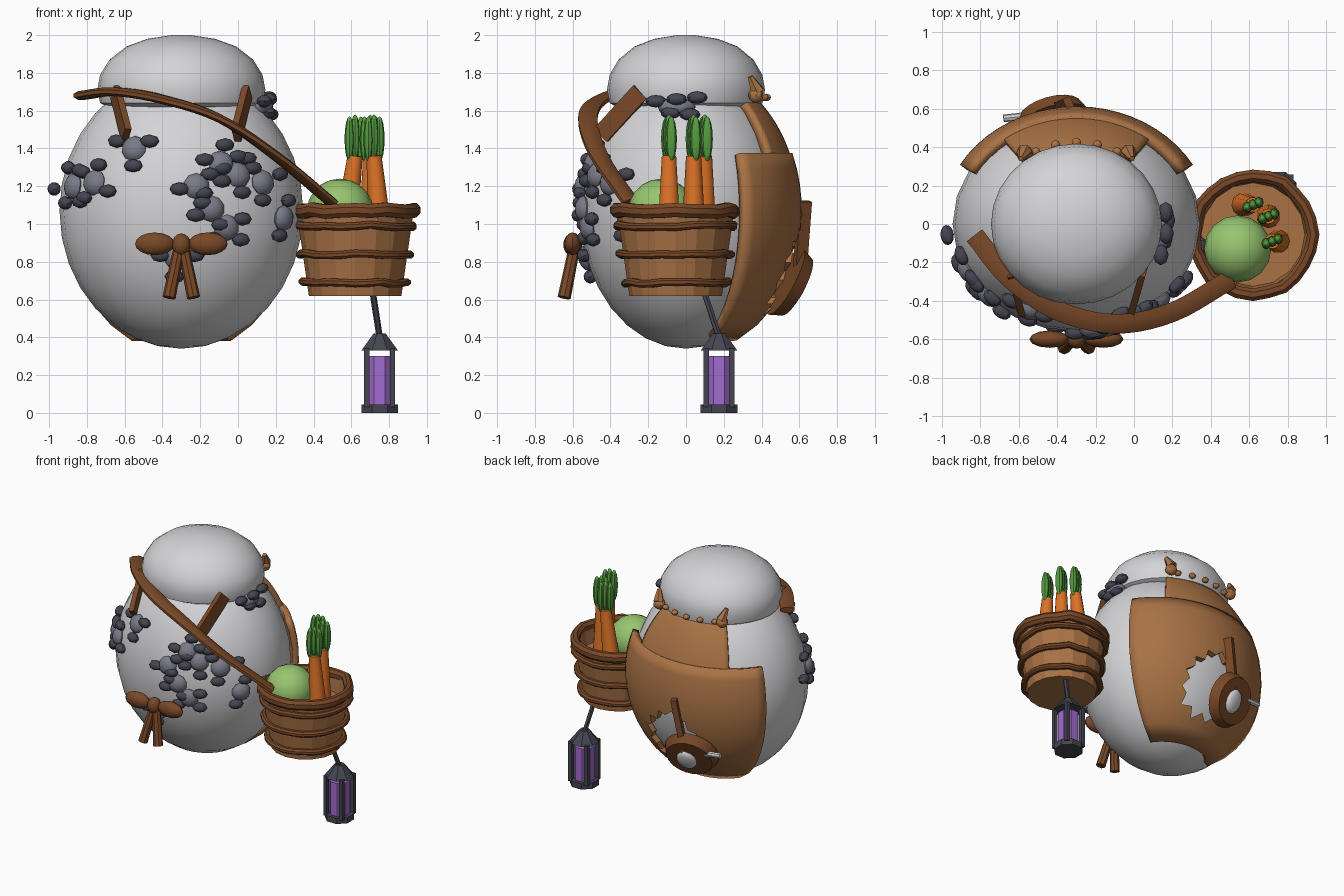
import bpy, bmesh, math, random
from math import sin, cos, pi, radians
from mathutils import Vector, Matrix

random.seed(4)
if "Cube" in bpy.data.objects:
    bpy.data.objects.remove(bpy.data.objects["Cube"])


def material(name, *rgb):
    m = bpy.data.materials.new(name)
    m.use_nodes = True
    m.diffuse_color = (*rgb, 1)
    m.node_tree.nodes["Principled BSDF"].inputs["Base Color"].default_value = (*rgb, 1)
    return m


WHITE = material("pale grey", .66, .66, .68)
TAN = material("tan brown", .4, .17, .06)
BROWN = material("dark brown", .19, .065, .02)
SLATE = material("dark slate", .06, .06, .085)
STONE = material("stone grey", .2, .2, .25)
MELON = material("light green", .31, .56, .16)
LEAF = material("leaf green", .09, .33, .05)
ORANGE = material("orange", .72, .17, .02)
PURPLE = material("purple", .36, .15, .62)

BODY = Vector((-.3, 0, 1.07))
SIZE = Vector((.645, .56, .73))


def finish(bm, name, mat, angle=40):
    bmesh.ops.recalc_face_normals(bm, faces=bm.faces)
    me = bpy.data.meshes.new(name)
    bm.to_mesh(me)
    bm.free()
    me.materials.append(mat)
    ob = bpy.data.objects.new(name, me)
    bpy.context.collection.objects.link(ob)
    bpy.ops.object.select_all(action='DESELECT')
    ob.select_set(True)
    bpy.context.view_layer.objects.active = ob
    if angle:
        bpy.ops.object.shade_smooth_by_angle(angle=radians(angle))
    return ob


def ball(bm, loc, size, normal=(0, 0, 1), u=12, v=8):
    # The local Z axis points along the normal
    rot = Vector(normal).to_track_quat('Z', 'Y').to_matrix().to_4x4()
    mat = Matrix.Translation(loc) @ rot @ Matrix.Diagonal((*size, 1))
    bmesh.ops.create_uvsphere(bm, u_segments=u, v_segments=v, radius=1, matrix=mat)


def rod(bm, a, b, r1, r2, n=8, spin=0):
    a, b = Vector(a), Vector(b)
    rot = (b - a).to_track_quat('Z', 'Y').to_matrix().to_4x4()
    mat = Matrix.Translation((a + b) / 2) @ rot @ Matrix.Rotation(spin, 4, 'Z')
    bmesh.ops.create_cone(bm, cap_ends=True, segments=n, radius1=r1, radius2=r2,
                          depth=(b - a).length, matrix=mat)


def loft(bm, rings, closed=False):
    rows = [[bm.verts.new(p) for p in ring] for ring in rings]
    n = len(rows[0])
    for i in range(len(rows) if closed else len(rows) - 1):
        a, b = rows[i], rows[(i + 1) % len(rows)]
        for j in range(n):
            bm.faces.new((a[j], a[(j + 1) % n], b[(j + 1) % n], b[j]))
    if not closed:
        bm.faces.new(rows[0])
        bm.faces.new(rows[-1])


def lathe(bm, profile, centre, n, squash=1):
    loft(bm, [[(centre[0] + r * cos(2 * pi * j / n), centre[1] + squash * r * sin(2 * pi * j / n), z)
               for j in range(n)] for r, z in profile])


def sweep(bm, pts, w, h, closed=False, n=8):
    # Elliptical section, w sideways and h upwards
    rings = []
    for i, p in enumerate(pts):
        a = pts[i - 1] if i or closed else p
        b = pts[(i + 1) % len(pts)] if closed or i < len(pts) - 1 else p
        t = (b - a).normalized()
        side = t.cross(Vector((0, 0, 1))).normalized()
        up = side.cross(t)
        rings.append([p + side * w * cos(2 * pi * (k + .5) / n) + up * h * sin(2 * pi * (k + .5) / n)
                      for k in range(n)])
    loft(bm, rings, closed)


def smooth_path(pts, steps=5):
    pts = [Vector(p) for p in pts]
    pts = [2 * pts[0] - pts[1]] + pts + [2 * pts[-1] - pts[-2]]
    out = []
    for a, b, c, d in zip(pts, pts[1:], pts[2:], pts[3:]):
        for t in (k / steps for k in range(steps)):
            out.append(b + (c - a) * t / 2 + (a - 2.5 * b + 2 * c - d / 2) * t * t
                       + (1.5 * (b - c) + (d - a) / 2) * t ** 3)
    return out + [pts[-2]]


# Egg body and cap
bm = bmesh.new()
ball(bm, BODY, SIZE, u=24, v=16)
finish(bm, "egg_body", WHITE)
bm = bmesh.new()
lathe(bm, [(.39, 1.62), (.43, 1.64), (.445, 1.71), (.43, 1.79), (.38, 1.87), (.29, 1.94),
           (.18, 1.98), (.05, 2)], BODY, 28, .94)
finish(bm, "cap", WHITE)


# Back panels that follow the egg
def panel(name, z1, z2, half, grow):
    bm = bmesh.new()
    rows = []
    for i in range(13):
        z = z1 + (z2 - z1) * i / 12
        f = math.sqrt(1 - ((z - BODY.z) / SIZE.z) ** 2) + grow
        rows.append([bm.verts.new((BODY.x + SIZE.x * f * sin(a), SIZE.y * f * cos(a), z))
                     for a in (radians(half * (j / 10 - 1)) for j in range(21))])
    for a, b in zip(rows, rows[1:]):
        for j in range(20):
            bm.faces.new((a[j], a[j + 1], b[j + 1], b[j]))
    ob = finish(bm, name, TAN)
    mod = ob.modifiers.new("thickness", 'SOLIDIFY')
    mod.thickness = .045
    mod.offset = 0
    bpy.ops.object.modifier_apply(modifier=mod.name)
    return ob


panel("upper_back_panel", 1.3, 1.64, 37, .03)
shell = panel("lower_back_panel", .4, 1.37, 60, .055)

# Ragged tear in the lower panel
bm = bmesh.new()
star = [(.25 if k % 2 else .2) + random.uniform(-.015, .015) for k in range(26)]
loft(bm, [[(-.27 + r * cos(pi * k / 13), y, .75 + r * sin(pi * k / 13))
           for k, r in enumerate(star)] for y in (.2, .9)])
cutter = finish(bm, "tear_cutter", TAN, 0)
cutter.hide_render = True
bpy.context.view_layer.objects.active = shell
cut = shell.modifiers.new("tear", 'BOOLEAN')
cut.operation = 'DIFFERENCE'
cut.object = cutter
bpy.ops.object.modifier_apply(modifier=cut.name)
bpy.data.objects.remove(cutter)

# Beads and corner knobs along the panel top
bm = bmesh.new()
for k in range(-2, 3):
    a = radians(k * 14)
    ball(bm, (BODY.x + .45 * sin(a), .425 * cos(a), 1.67), (.025, .025, .02), u=8, v=6)
for s in (-1, 1):
    ball(bm, (BODY.x + s * .27, .37, 1.68), (.045, .04, .04), u=8, v=6)
    rod(bm, (BODY.x + s * .27, .38, 1.7), (BODY.x + s * .29, .34, 1.78), .04, .015, 6)
finish(bm, "panel_beads", TAN)

# Pan with a pale spoon on the back
facing = Vector((-.25, .85, -.45)).normalized()
hub = Vector((-.43, .56, .68))
bm = bmesh.new()
rod(bm, hub - facing * .04, hub + facing * .03, .2, .17, 20)
sweep(bm, [Vector((-.41, .6, .72)), Vector((-.34, .63, 1.12))], .045, .03, n=4)
finish(bm, "pan", BROWN)
bm = bmesh.new()
ball(bm, hub + facing * .035 + Vector((.02, 0, -.01)), (.075, .09, .03), facing)
rod(bm, (-.5, .57, .73), (-.68, .55, .74), .02, .02)
finish(bm, "spoon", WHITE)

# Carrying cord and two side straps
bm = bmesh.new()
sweep(bm, smooth_path([(-.83, -.06, 1.68), (-.65, -.28, 1.7), (-.4, -.45, 1.66), (-.1, -.52, 1.56),
                       (.2, -.46, 1.36), (.5, -.29, 1.11)]), .055, .025)
finish(bm, "carrying_cord", BROWN)
bm = bmesh.new()
for s in (-1, 1):
    sweep(bm, [Vector((BODY.x + s * .35, -.24, 1.7)), Vector((BODY.x + s * .29, -.45, 1.47))],
          .025, .07, n=4)
finish(bm, "side_straps", BROWN)

# Bow on the front
bm = bmesh.new()
ball(bm, (-.3, -.6, .89), (.05, .05, .06))
for s in (-1, 1):
    ball(bm, (-.3 + s * .14, -.6, .895), (.105, .045, .06))
    rod(bm, (-.3 + s * .01, -.59, .88), (-.3 + s * .065, -.645, .61), .03, .035)
finish(bm, "bow", BROWN)

# Stone clusters: large stones, each with small dark ones at given angles
CLUSTERS = [(-.55, 1.4, (20, 160, 270)), (-.87, 1.2, (50, 100, 190, 250, 300)),
            (-.76, 1.22, (70, 140, 240, 330)), (-.09, 1.32, (20, 80, 170, 270)),
            (-.22, 1.2, (40, 190, 290)), (0, 1.26, (60, 160, 280)),
            (.13, 1.22, (25, 130, 265)), (-.14, 1.08, (120, 200, 300)),
            (-.06, .98, (30, 215, 320)), (.24, 1.03, (80, 250, 350)), (-.32, .82, (10, 170, 260))]


def on_egg(x, z):
    u, w = (x - BODY.x) / SIZE.x, (z - BODY.z) / SIZE.z
    v = -math.sqrt(max(.01, 1 - u * u - w * w))
    return (Vector((x, SIZE.y * v, z)),
            Vector((u / SIZE.x, v / SIZE.y, w / SIZE.z)).normalized())


big, small = bmesh.new(), bmesh.new()
for x, z, angles in CLUSTERS:
    p, n = on_egg(x, z)
    ball(big, p, (.07, .07, .045), n, 10, 6)
    for a in map(radians, angles):
        p, n = on_egg(x + .09 * cos(a), z + .095 * sin(a))
        ball(small, p + n * .015, (.053, .036, .035), n, 8, 6)
ball(big, (.13, -.05, 1.62), (.06, .1, .05), u=10, v=6)
for y, z in ((-.16, 1.65), (-.05, 1.66), (-.08, 1.59), (.02, 1.58), (.06, 1.67)):
    ball(small, (.18 - abs(y) / 4, y, z), (.04, .055, .033), u=8, v=6)
finish(big, "large_stones", STONE)
finish(small, "small_stones", SLATE)

# Basket with bands and a thick rim
MID = Vector((.62, -.055, 0))
bm = bmesh.new()
lathe(bm, [(.245, .62), (.31, 1.07), (.285, 1.07), (.27, .95)], MID, 16)
finish(bm, "basket", TAN, 0)
bm = bmesh.new()
for z, r, w, h in ((.69, .27, .025, .022), (.84, .292, .025, .022),
                   (.99, .308, .025, .022), (1.07, .31, .035, .04)):
    ring = []
    for k in range(24):
        a, wob = 2 * pi * k / 24, random.uniform(-.007, .007)
        ring.append(MID + Vector(((r + wob) * cos(a), (r + wob) * sin(a), z + wob)))
    sweep(bm, ring, w, h, True)
finish(bm, "basket_bands", BROWN)

# Melon and carrots
bm = bmesh.new()
ball(bm, (.54, -.13, 1.07), (.175, .175, .17), u=16, v=10)
finish(bm, "melon", MELON)
roots, tops = bmesh.new(), bmesh.new()
for x, y, lean in ((.57, .1, .05), (.7, .04, 0), (.75, -.09, -.03)):
    rod(roots, (x, y, .97), (x + lean, y, 1.36), .062, .04, 10)
    for k in (-1, 0, 1):
        ball(tops, (x + lean + k * .03, y + k * .012, 1.46 - abs(k) * .01),
             (.026, .03, .12), u=8, v=8)
finish(roots, "carrot_roots", ORANGE)
finish(tops, "carrot_leaves", LEAF)

# Hanging lantern
LX, LY = .75, .175
bm = bmesh.new()
rod(bm, (.71, .09, .66), (LX, LY, .4), .017, .017, 6)
rod(bm, (LX, LY, .33), (LX, LY, .42), .105, .035, 8, pi / 8)
rod(bm, (LX, LY, 0), (LX, LY, .045), .105, .105, 8, pi / 8)
for sx in (-1, 1):
    for sy in (-1, 1):
        rod(bm, (LX + sx * .068, LY + sy * .068, .03), (LX + sx * .068, LY + sy * .068, .34),
            .02, .02, 4, pi / 4)
finish(bm, "lantern_frame", SLATE, 0)
bm = bmesh.new()
rod(bm, (LX, LY, .04), (LX, LY, .3), .075, .075, 8, pi / 8)
finish(bm, "lantern_glass", PURPLE, 0)
